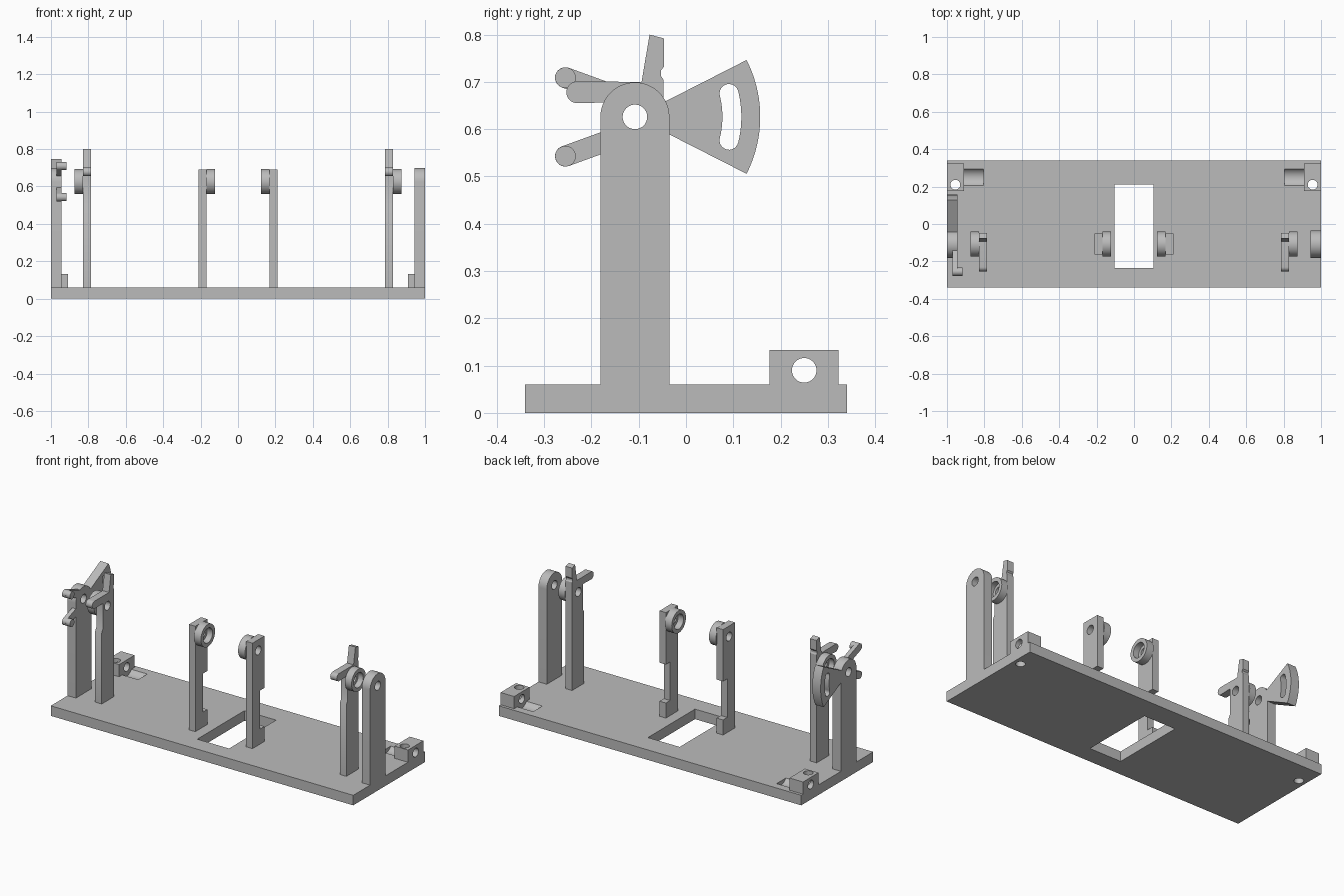
import bpy, bmesh, math
from math import sin, cos, pi, radians

if "Cube" in bpy.data.objects:
    bpy.data.objects.remove(bpy.data.objects["Cube"])

grey = bpy.data.materials.new("plain grey")
grey.diffuse_color = (0.5, 0.5, 0.5, 1)
grey.use_nodes = True
grey.node_tree.nodes["Principled BSDF"].inputs["Base Color"].default_value = grey.diffuse_color

AY, AZ = -0.108, 0.626      # shared pivot axis


def arc(y, z, r, a0, a1, n=24):
    """Points on an arc in the side (y, z) plane, angles in degrees."""
    return [(y + r * cos(radians(a0 + (a1 - a0) * i / n)),
             z + r * sin(radians(a0 + (a1 - a0) * i / n))) for i in range(n + 1)]


def circle(y, z, r, n=40):
    return arc(y, z, r, 0, 360, n)[:-1]


def prism(name, pts, x0, x1, axis='X'):
    """Extrude a side profile along x, or a plan profile along z."""
    bm = bmesh.new()
    place = (lambda p, d: (d, p[0], p[1])) if axis == 'X' else (lambda p, d: (p[0], p[1], d))
    lo, hi = min(x0, x1), max(x0, x1)
    face = bm.faces.new([bm.verts.new(place(p, lo)) for p in pts])
    ext = bmesh.ops.extrude_face_region(bm, geom=[face])
    for v in ext["geom"]:
        if isinstance(v, bmesh.types.BMVert):
            v.co[0 if axis == 'X' else 2] = hi
    bmesh.ops.recalc_face_normals(bm, faces=bm.faces)
    me = bpy.data.meshes.new(name)
    bm.to_mesh(me)
    bm.free()
    me.materials.append(grey)
    ob = bpy.data.objects.new(name, me)
    bpy.context.collection.objects.link(ob)
    return ob


def select(ob):
    bpy.ops.object.select_all(action='DESELECT')
    ob.select_set(True)
    bpy.context.view_layer.objects.active = ob


def combine(ob, other, op='DIFFERENCE'):
    """Cut or join another solid, then discard it."""
    mod = ob.modifiers.new("solid", 'BOOLEAN')
    mod.operation, mod.object, mod.solver = op, other, 'EXACT'
    select(ob)
    bpy.ops.object.modifier_apply(modifier=mod.name)
    bpy.data.objects.remove(other, do_unlink=True)


def rect(a0, a1, b0, b1):
    return [(a0, b0), (a1, b0), (a1, b1), (a0, b1)]


def pivot_hole(ob, r=0.026, x0=-1.2, x1=1.2):
    combine(ob, prism("cutter", circle(AY, AZ, r), x0, x1))


# Base plate with rectangular window
base = prism("base_plate", rect(-1, 1, -0.34, 0.34), 0, 0.06, 'Z')
combine(base, prism("cutter", rect(-0.105, 0.105, -0.235, 0.21), -0.1, 0.2, 'Z'))

for s, side in ((-1, "left"), (1, "right")):
    # Curved clearance groove and vertical screw hole in the base
    combine(base, prism("cutter", circle(0.25, 0.09, 0.053), s * 0.805, s * 0.91))
    combine(base, prism("cutter", circle(s * 0.955, 0.21, 0.026), -0.1, 0.3, 'Z'))

    # Rear corner block with cross-drilled holes
    block = prism(side + "_corner_block", rect(0.177, 0.323, 0.058, 0.133), s * 0.91, s)
    combine(block, prism("cutter", circle(0.25, 0.09, 0.026), s * 0.8, s * 1.1))
    combine(block, prism("cutter", circle(s * 0.955, 0.21, 0.026), -0.1, 0.3, 'Z'))

    # Outer arched post
    post = prism(side + "_outer_post",
                 [(-0.181, 0.058), (-0.035, 0.058)] + arc(AY, AZ, 0.073, 0, 180),
                 s * 0.945, s)
    if s < 0:
        # Slotted quadrant behind the left post
        fan = prism("quadrant", [(AY, AZ)] + arc(AY, AZ, 0.265, -27, 27), -1, -0.945)
        a, r, w = 14, 0.205, 0.02
        slot = arc(AY, AZ, r + w, -a, a)
        slot += arc(AY + r * cos(radians(a)), AZ + r * sin(radians(a)), w, a, a + 180, 10)[1:]
        slot += arc(AY, AZ, r - w, a, -a)[1:]
        slot += arc(AY + r * cos(radians(a)), AZ - r * sin(radians(a)), w, 180 - a, 360 - a, 10)[1:-1]
        combine(fan, prism("cutter", slot, -1.1, -0.8))
        combine(post, fan, 'UNION')
        # Pair of arms with pegs at their tips
        for m, place in ((1, "upper"), (-1, "lower")):
            y, z, t = -0.255, AZ + m * 0.083, -m * 20
            c, k = cos(radians(t)), sin(radians(t))
            arm = prism(place + "_arm",
                        arc(y, z, 0.022, t + 90, t + 270, 16)
                        + [(y + 0.12 * c + 0.022 * k, z + 0.12 * k - 0.022 * c),
                           (y + 0.12 * c - 0.022 * k, z + 0.12 * k + 0.022 * c)],
                        -0.97, -0.945)
            pivot_hole(arm)
            prism(place + "_peg", circle(y, z, 0.0218), -0.969, -0.918)
    pivot_hole(post)

    # Inner post with forward finger and upright pointer
    inner = prism(side + "_lever_post",
                  [(-0.048, 0.058), (-0.048, 0.705), (-0.053, 0.713), (-0.053, 0.724),
                   (-0.047, 0.732), (-0.047, 0.792), (-0.077, 0.80), (-0.094, 0.70)]
                  + arc(-0.23, 0.678, 0.023, 90, 270, 14)
                  + [(-0.152, 0.657), (-0.152, 0.505), (-0.163, 0.485), (-0.163, 0.058)],
                  s * 0.787, s * 0.83)
    pivot_hole(inner)

    # Middle post, relieved along its rear edge
    middle = prism(side + "_middle_post",
                   [(-0.163, 0.058), (-0.05, 0.058), (-0.05, 0.15), (-0.09, 0.15),
                    (-0.09, 0.38), (-0.05, 0.38), (-0.05, 0.69), (-0.163, 0.69)],
                   s * 0.168, s * 0.21)
    pivot_hole(middle)

    # Bearing cups on the lever and middle posts
    for name, x0, x1 in (("lever", 0.829, 0.873), ("middle", 0.169, 0.123)):
        cup = prism(side + "_" + name + "_bearing_cup", circle(AY, AZ, 0.067), s * x0, s * x1)
        d = math.copysign(0.01, x1 - x0)
        pivot_hole(cup, 0.044, s * (x0 + d), s * (x1 + d))
        pivot_hole(cup)

# Smooth round walls while keeping sharp edges
for ob in list(bpy.data.objects):
    select(ob)
    bpy.ops.object.shade_smooth_by_angle(angle=radians(30))
